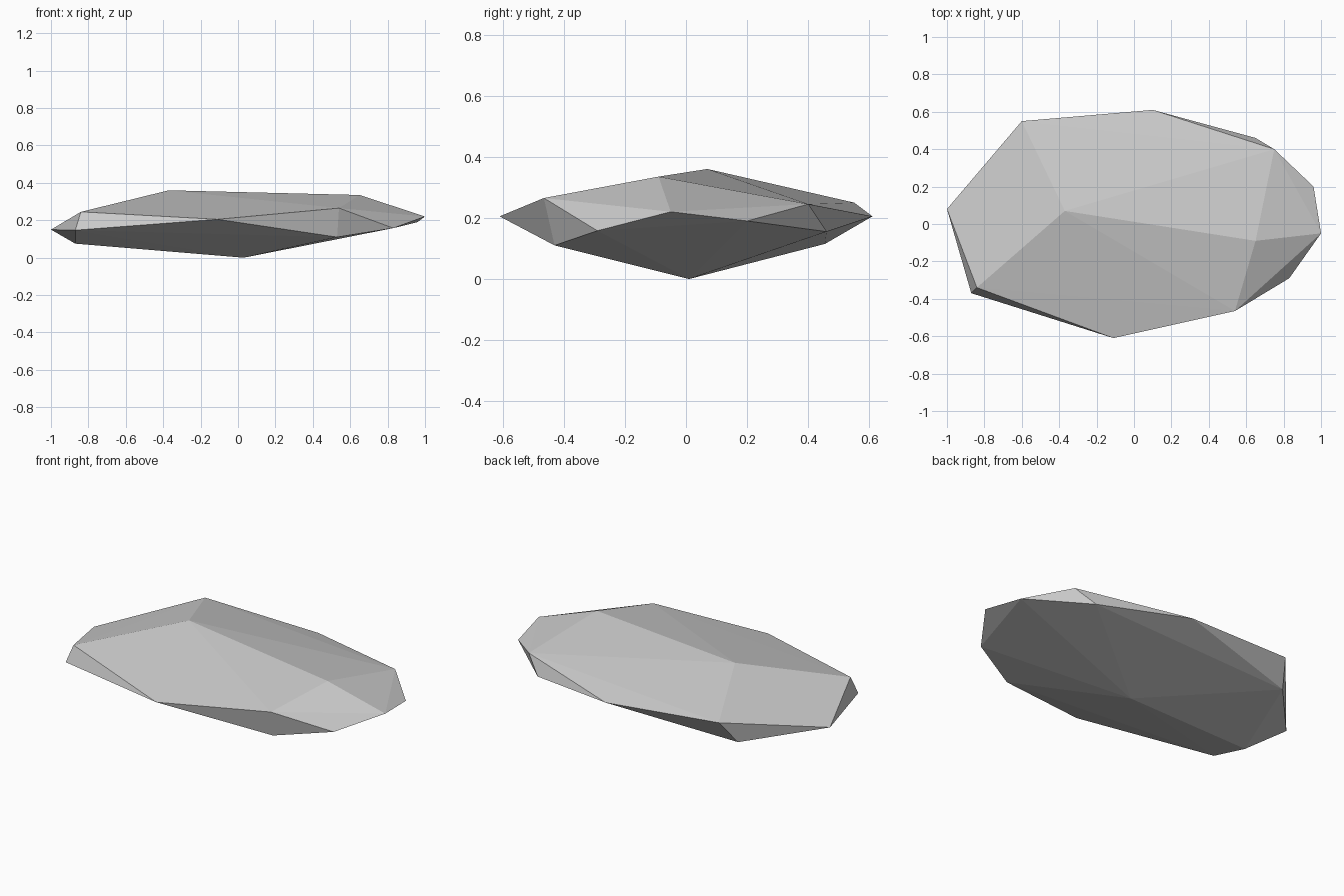
import bpy
import bmesh

default_cube = bpy.data.objects.get("Cube")
if default_cube:
    bpy.data.objects.remove(default_cube, do_unlink=True)


def make_material(name, color):
    material = bpy.data.materials.new(name)
    material.use_nodes = True
    material.diffuse_color = color
    material.node_tree.nodes["Principled BSDF"].inputs["Base Color"].default_value = color
    return material


# Corners of the chipped stone, grouped by level
crown = [(-.37, .07, .36), (.65, -.09, .335)]
shoulder = [(-.6, .55, .25), (-.84, -.34, .245), (.54, -.465, .265), (.75, .4, .245)]
rim = [(-1, .08, .15), (-.87, -.37, .147), (-.11, -.61, .205), (.83, -.29, .158),
       (1, -.05, .22), (.96, .2, .19), (.65, .46, .155), (.1, .61, .205)]
underside = [(-.66, .455, .115), (-.87, -.11, .075), (.53, -.43, .11), (.03, .01, 0)]


# Wrap the corners in a convex faceted shell
def build_stone(name, corners, material):
    bm = bmesh.new()
    for corner in corners:
        bm.verts.new(corner)
    hull = bmesh.ops.convex_hull(bm, input=bm.verts[:])
    loose = {g for g in hull["geom_interior"] + hull["geom_unused"]
             if isinstance(g, bmesh.types.BMVert)}
    bmesh.ops.delete(bm, geom=list(loose), context="VERTS")
    bmesh.ops.recalc_face_normals(bm, faces=bm.faces[:])
    mesh = bpy.data.meshes.new(name)
    bm.to_mesh(mesh)
    bm.free()
    mesh.materials.append(material)
    stone = bpy.data.objects.new(name, mesh)
    bpy.context.collection.objects.link(stone)
    return stone


stone_grey = make_material("stone grey", (.6, .6, .6, 1))
build_stone("flat_stone", crown + shoulder + rim + underside, stone_grey)
